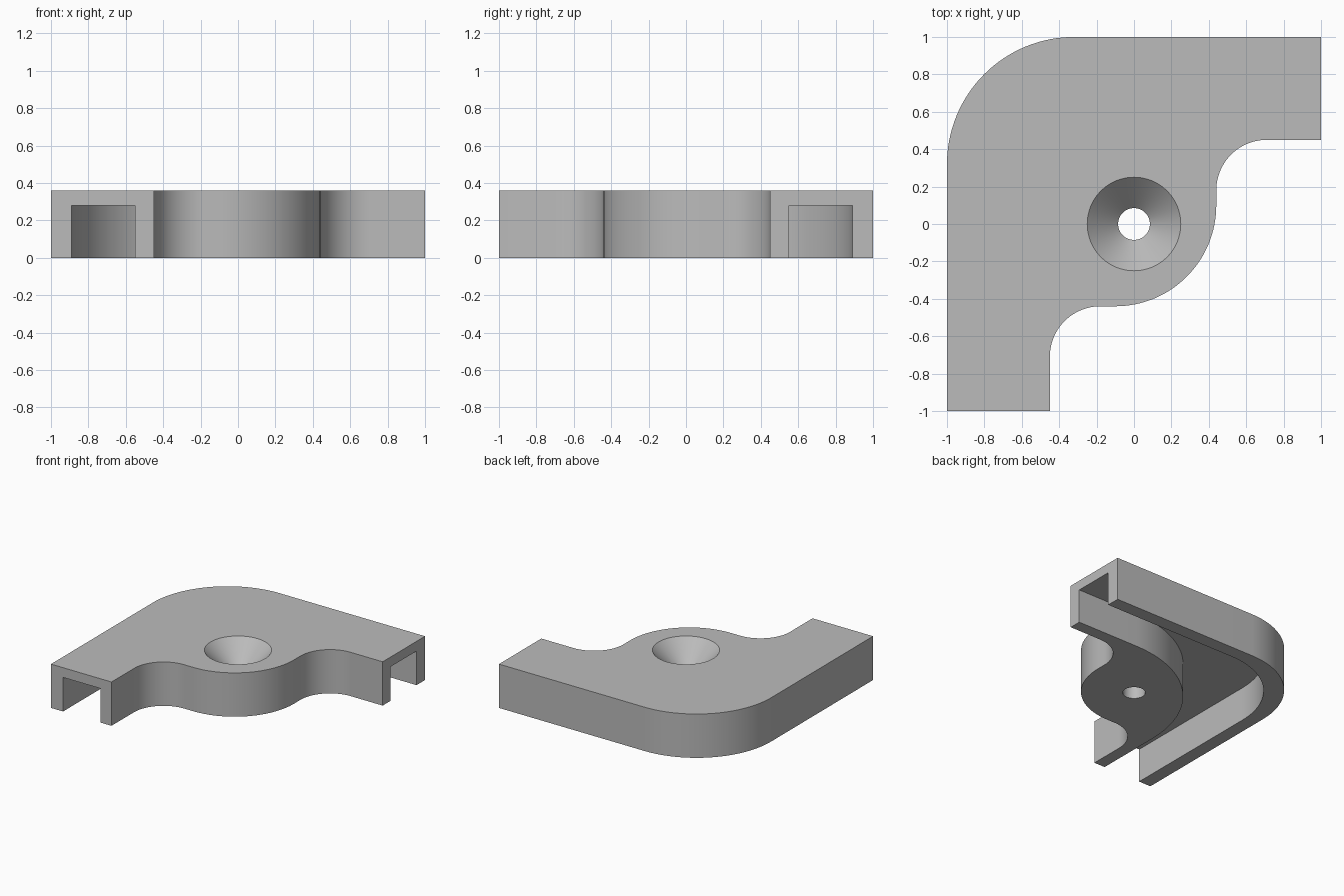
import bpy, bmesh, math
from mathutils import Vector

cube = bpy.data.objects.get("Cube")
if cube:
    bpy.data.objects.remove(cube, do_unlink=True)

HEIGHT = 0.36
CEILING = 0.28

grey = bpy.data.materials.new("plain_grey")
grey.use_nodes = True
grey.diffuse_color = (0.5, 0.5, 0.5, 1)
grey.node_tree.nodes["Principled BSDF"].inputs["Base Color"].default_value = (0.5, 0.5, 0.5, 1)


def rounded(corners, steps=32):
    """Outline through (x, y, radius) corners, with tangent arcs."""
    out = []
    for i, (x, y, r) in enumerate(corners):
        p = Vector((x, y))
        if r == 0:
            out.append(p)
            continue
        a = (Vector(corners[i - 1][:2]) - p).normalized()
        b = (Vector(corners[(i + 1) % len(corners)][:2]) - p).normalized()
        # right-angled corner: sweep from one tangent point to the other
        centre = p + (a + b) * r
        for s in range(steps + 1):
            t = s / steps * math.pi / 2
            out.append(centre - b * r * math.cos(t) - a * r * math.sin(t))
    return out


def make_object(name, bm):
    bmesh.ops.recalc_face_normals(bm, faces=bm.faces)
    mesh = bpy.data.meshes.new(name)
    bm.to_mesh(mesh)
    bm.free()
    mesh.materials.append(grey)
    obj = bpy.data.objects.new(name, mesh)
    bpy.context.collection.objects.link(obj)
    return obj


def loft(name, rings):
    """Closed solid through a stack of matching rings."""
    bm = bmesh.new()
    rows = [[bm.verts.new(p) for p in ring] for ring in rings]
    n = len(rows[0])
    for low, high in zip(rows, rows[1:]):
        for i in range(n):
            j = (i + 1) % n
            bm.faces.new((low[i], low[j], high[j], high[i]))
    bm.faces.new(rows[0])
    bm.faces.new(rows[-1])
    return make_object(name, bm)


def prism(name, outline, z0, z1):
    return loft(name, [[(p.x, p.y, z) for p in outline] for z in (z0, z1)])


def lathe(name, profile, sides=96):
    angles = [i * math.tau / sides for i in range(sides)]
    return loft(name, [[(r * math.cos(a), r * math.sin(a), z) for a in angles]
                       for r, z in profile])


# Corner bracket body with two arms and a rounded inner bulge
body = prism("corner_bracket", rounded([
    (1, 1, 0), (-1, 1, 0.68), (-1, -1, 0), (-0.45, -1, 0),
    (-0.45, -0.44, 0.27), (0.44, -0.44, 0.54), (0.44, 0.45, 0.27), (1, 0.45, 0),
]), 0, HEIGHT)

# Channel open at both arm ends and underneath
channel = prism("channel_cutter", rounded([
    (1.1, 0.89, 0), (-0.89, 0.89, 0.68), (-0.89, -1.1, 0),
    (-0.55, -1.1, 0), (-0.55, 0.55, 0.99), (1.1, 0.55, 0),
]), -0.1, CEILING)

# Countersunk screw hole
hole = lathe("screw_hole_cutter", [
    (0.085, -0.1), (0.085, HEIGHT - 0.165), (0.25, HEIGHT), (0.25, HEIGHT + 0.1),
])

bpy.context.view_layer.objects.active = body
for cutter in (channel, hole):
    cutter.hide_render = True
    mod = body.modifiers.new("cut", "BOOLEAN")
    mod.operation = "DIFFERENCE"
    mod.solver = "EXACT"
    mod.object = cutter
    bpy.ops.object.modifier_apply(modifier=mod.name)
    bpy.data.objects.remove(cutter, do_unlink=True)

# Smooth curved walls, keep rims sharp
bpy.ops.object.select_all(action="DESELECT")
body.select_set(True)
bpy.ops.object.shade_smooth_by_angle(angle=math.radians(30))
